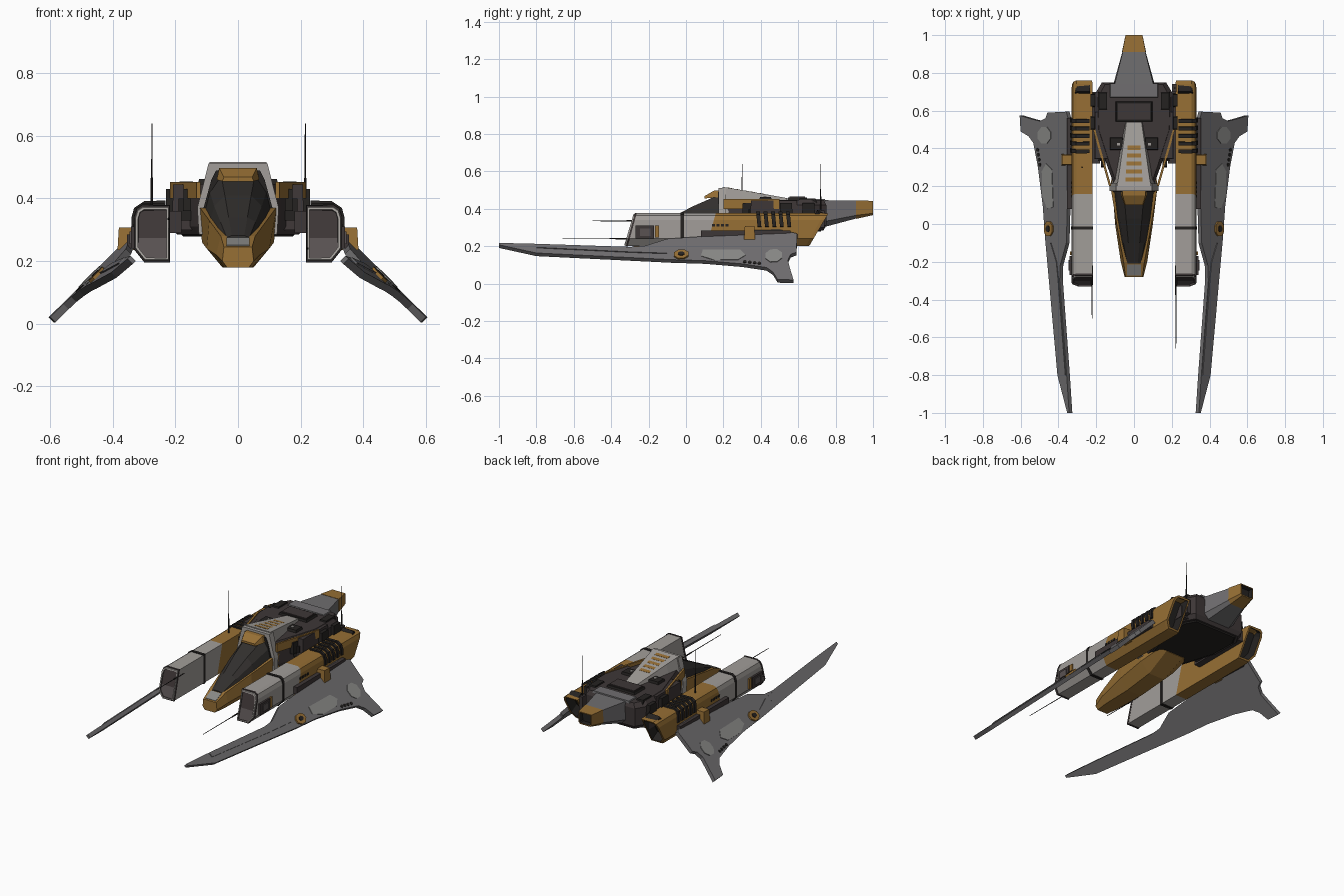
import bpy, bmesh, math
from mathutils import Vector

if "Cube" in bpy.data.objects:
    bpy.data.objects.remove(bpy.data.objects["Cube"])


def material(name, rgb):
    m = bpy.data.materials.new(name)
    m.use_nodes = True
    m.diffuse_color = (*rgb, 1)
    m.node_tree.nodes["Principled BSDF"].inputs["Base Color"].default_value = (*rgb, 1)
    return m


GOLD = material("ochre paint", (.31, .16, .035))
LIGHT = material("light grey paint", (.36, .34, .32))
GREY = material("mid grey paint", (.16, .155, .16))
DARK = material("dark brown metal", (.048, .038, .038))
BLACK = material("black metal", (.018, .016, .015))
GLASS = material("tinted glass", (.032, .029, .027))
INTAKE = material("intake grey", (.1, .085, .085))
PATCH = material("worn grey patch", (.25, .25, .24))


def finish(bm, name, mats, mirror=False):
    bmesh.ops.recalc_face_normals(bm, faces=bm.faces)
    me = bpy.data.meshes.new(name)
    bm.to_mesh(me)
    bm.free()
    for m in mats:
        me.materials.append(m)
    ob = bpy.data.objects.new(name, me)
    bpy.context.collection.objects.link(ob)
    if mirror:
        ob.modifiers.new("mirror", "MIRROR").use_bisect_axis[0] = False
    return ob


def loft(name, rings, mat, mirror=False, caps=(), recess=.02, inset=.012):
    """Skin rings of points; caps lists (0 first / 1 last, material) ends to recess."""
    bm = bmesh.new()
    vs = [[bm.verts.new(p) for p in r] for r in rings]
    n = len(vs[0])
    for a, b in zip(vs, vs[1:]):
        for i in range(n):
            j = (i + 1) % n
            bm.faces.new((a[i], a[j], b[j], b[i]))
    ends = [bm.faces.new(vs[0]), bm.faces.new(vs[-1])]
    bmesh.ops.recalc_face_normals(bm, faces=bm.faces)
    for k, (end, _) in enumerate(caps):
        f = ends[end]
        bmesh.ops.inset_region(bm, faces=[f], thickness=inset)
        f.material_index = k + 1
        walls = bmesh.ops.inset_region(bm, faces=[f], thickness=.001, depth=-recess)["faces"]
        for w in walls:
            w.material_index = k + 1
    return finish(bm, name, [mat] + [c[1] for c in caps], mirror)


def sym(y, half):
    """Closed ring at one y from a half profile of (x, z), low to high."""
    return [(x, y, z) for x, z in half] + [(-x, y, z) for x, z in reversed(half)]


def box(name, x, y, z, mat, mirror=False, top=1.0):
    """Box from ranges, its top face scaled by top."""
    cx, cy = sum(x) / 2, sum(y) / 2
    base = [(x[0], y[0]), (x[1], y[0]), (x[1], y[1]), (x[0], y[1])]
    rings = [[(px, py, z[0]) for px, py in base],
             [(cx + (px - cx) * top, cy + (py - cy) * top, z[1]) for px, py in base]]
    return loft(name, rings, mat, mirror)


def rod(name, a, b, r, mat):
    a, b = Vector(a), Vector(b)
    d = (b - a).normalized()
    u = d.orthogonal().normalized()
    v = d.cross(u)
    circ = [u * math.cos(t * math.pi / 4) + v * math.sin(t * math.pi / 4) for t in range(8)]
    return loft(name, [[p + c * s for c in circ] for p, s in
                       ((a, r), (a.lerp(b, .35), r), (a.lerp(b, .36), r * .6), (b, r * .4))], mat)


# --- Nose body and canopy
loft("nose_body", [
    sym(-.28, [(.035, .18), (.05, .2), (.045, .245)]),
    sym(-.2, [(.045, .18), (.07, .22), (.055, .28)]),
    sym(.0, [(.05, .18), (.1, .24), (.092, .33)]),
    sym(.2, [(.055, .2), (.115, .26), (.125, .375)]),
    sym(.36, [(.06, .275), (.1, .285), (.1, .375)])], GOLD)
loft("nose_tip_plate", [sym(y, [(.036, z), (.036, z + .008)])
                        for y, z in ((-.272, .243), (-.215, .268))], PATCH)
loft("canopy", [
    sym(-.21, [(.04, .265), (.036, .275), (.02, .282)]),
    sym(-.1, [(.066, .295), (.056, .325), (.03, .34)]),
    sym(.03, [(.088, .33), (.076, .375), (.042, .41)]),
    sym(.2, [(.108, .37), (.093, .43), (.056, .485)])], GLASS)
loft("canopy_brow", [sym(.1, [(.05, .455), (.045, .468)]),
                     sym(.15, [(.068, .46), (.06, .497)]),
                     sym(.22, [(.068, .46), (.06, .5)])], GOLD)

# --- Light spine fairing with vents, and its arch around the canopy
loft("spine_fairing", [sym(.195, [(.122, .37), (.09, .517)]),
                       sym(.3, [(.1, .4), (.074, .5)]),
                       sym(.54, [(.05, .43), (.04, .457)])], LIGHT)
loft("canopy_arch", [sym(y, [(.125, .285), (.13, .37), (.094, .512), (.06, .512)])
                     for y in (.175, .215)], LIGHT)
loft("arch_shadow", [sym(y, [(.11, .37), (.085, .46), (.07, .49)]) for y in (.17, .176)], BLACK)
for i in range(5):
    y = .225 + i * .042
    zt = .514 - (y - .2) * .175
    w = .046 - i * .003
    loft(f"spine_vent_{i}", [sym(y + d, [(w, zt - .012), (w, zt + .004 - d * .175)])
                             for d in (0, .022)], GOLD)

# --- Rear hull
outline = [(.1, .2), (.135, .3), (.2, .5), (.205, .68), (.165, .75)]


def plan(z, s, dy):
    half = [(x * s, y + dy * (.5 - y)) for x, y in outline]
    return [(x, y, z) for x, y in half] + [(-x, y, z) for x, y in reversed(half)]


loft("rear_hull", [plan(.285, .95, .06), plan(.31, 1.03, 0), plan(.42, 1.03, 0),
                   plan(.447, .93, .05)], DARK)
loft("belly_plate", [plan(.278, .85, .12), plan(.287, .9, .1)], BLACK)
box("hull_shoulder", (.13, .21), (.34, .6), (.3, .445), DARK, True, .94)
box("shoulder_panel", (.145, .19), (.334, .342), (.33, .4), BLACK, True)
box("rear_hatch", (-.1, .1), (.54, .65), (.44, .46), BLACK, top=.92)
box("hatch_lid", (-.085, .085), (.553, .637), (.455, .466), DARK)
box("light_housing", (.055, .13), (.39, .46), (.44, .462), BLACK, True, .85)
box("light_lens", (.075, .09), (.415, .43), (.458, .465), LIGHT, True)
box("rear_deck_plate", (-.13, .13), (.67, .745), (.44, .453), GREY, top=.95)
box("rear_side_box", (.14, .19), (.6, .7), (.43, .455), BLACK, True, .85)
for i, y in enumerate((.3, .4, .5, .62)):
    x = .15 + min(i, 2) * .028
    box(f"hull_side_box_{i}", (x, x + .025), (y, y + .07), (.36, .43), BLACK, True, .9)
loft("hull_trim", [[(x + d, y, z) for d, z in ((0, .4), (.012, .4), (.012, .452), (0, .452))]
                   for x, y in ((.12, .2), (.205, .5))], GOLD, True)

# --- Tail boom with gold nozzle
loft("tail_boom", [sym(.73, [(.08, .3), (.112, .33), (.105, .446)]),
                   sym(.91, [(.045, .348), (.062, .365), (.06, .443)])], GREY)
loft("tail_nozzle", [sym(.91, [(.046, .346), (.064, .365), (.062, .445)]),
                     sym(1.0, [(.035, .366), (.045, .376), (.045, .442)])],
     GOLD, caps=[(1, BLACK)], recess=.03, inset=.008)

# --- Side pods
section = [(.22, .2), (.22, .375), (.305, .376), (.322, .365), (.33, .34), (.33, .24), (.298, .2)]


def pod(y, shear, s=1.0):
    return [(.275 + (x - .275) * s, y + shear * (z - .2), .288 + (z - .288) * s)
            for x, z in section]


loft("pod_front", [pod(-.33, .28, .95), pod(-.315, .28), pod(.11, .28)], LIGHT, True,
     caps=[(0, INTAKE)], recess=.008, inset=.008)
loft("pod_rear", [pod(.11, .28), pod(.64, .57), pod(.66, .57, .97)], GOLD, True,
     caps=[(1, BLACK)], recess=.06, inset=.014)
loft("pod_band", [pod(-.03, 0, 1.05), pod(-.012, 0, 1.05)], BLACK, True)
loft("pod_lip", [pod(-.322, .28, 1.03), pod(-.312, .28, 1.03)], DARK, True)
rib = [(.235, .3), (.235, .384), (.308, .386), (.332, .37), (.34, .34), (.34, .305), (.325, .3)]
for i in range(5):
    y = .375 + i * .04
    loft(f"pod_rib_{i}", [[(x, y + d - (z - .38) * .1, z) for x, z in rib]
                          for d in (0, .02)], BLACK, True)
for i in range(4):
    y = .14 + i * .024
    box(f"pod_rivet_{i}", (.325, .334), (y, y + .014), (.305, .319), BLACK, True)
box("pod_side_box", (.325, .342), (-.27, -.17), (.24, .31), DARK, True)
box("pod_side_screen", (.34, .347), (-.245, -.19), (.255, .295), INTAKE, True)
box("pod_side_latch", (.325, .34), (-.165, -.145), (.245, .31), GOLD, True)
box("pod_gold_block", (.325, .385), (.31, .37), (.235, .308), GOLD, True, .85)
box("pod_strut", (.18, .235), (.32, .7), (.29, .36), DARK, True)
box("wing_root", (.3, .355), (.08, .56), (.24, .285), DARK, True)


# --- Swept wings, lying in one slanted plane
def slab(name, pts, mat, low=-.012, high=.012):
    n = Vector((1, -.041, 1)).normalized()
    rings = [[Vector((x, y, .585 - x + .041 * y)) + n * h for x, y in pts] for h in (low, high)]
    return loft(name, rings, mat, True)


def patch(name, x, y, rx, ry, mat, sides=8, high=.016):
    turn = [(k + .5) * math.tau / sides for k in range(sides)]
    slab(name, [(x + rx * math.cos(t), y + ry * math.sin(t)) for t in turn], mat, 0, high)


slab("wing", [(.345, -1), (.397, -.8), (.442, -.3), (.462, -.08), (.475, .1), (.5, .3),
              (.525, .43), (.55, .465), (.592, .49), (.597, .575), (.53, .555), (.49, .545),
              (.46, .56), (.45, .59), (.35, .595), (.325, .5), (.32, .15), (.345, .08),
              (.35, -.1), (.383, -.22), (.385, -.3), (.348, -.8), (.335, -1)], GREY)
slab("wing_blade_ridge", [(.37, -.8), (.415, -.3), (.43, -.1), (.4, -.2), (.39, -.3),
                          (.352, -.8)], GREY, 0, .017)
slab("long_patch", [(.418, .09), (.45, .08), (.475, .15), (.478, .28), (.455, .32),
                    (.425, .29)], PATCH, 0, .015)
patch("rear_patch", .465, .47, .036, .048, PATCH)
patch("gold_cap", .44, -.025, .024, .042, GOLD, high=.022)
patch("gold_cap_core", .44, -.025, .01, .018, BLACK, high=.026)
for i in range(4):
    patch(f"wing_bolt_{i}", .49 + i * .004, .315 + i * .026, .007, .01, BLACK)

# --- Aerials and probes
rod("left_aerial", (.215, .72, .37), (.215, .72, .64), .004, BLACK)
rod("right_aerial", (-.275, .3, .37), (-.275, .3, .64), .004, BLACK)
rod("left_probe", (.222, -.22, .24), (.222, -.66, .24), .004, BLACK)
rod("right_probe", (-.222, -.22, .335), (-.222, -.5, .335), .004, BLACK)
box("aerial_mount", (.2, .225), (.7, .74), (.3, .39), DARK)
